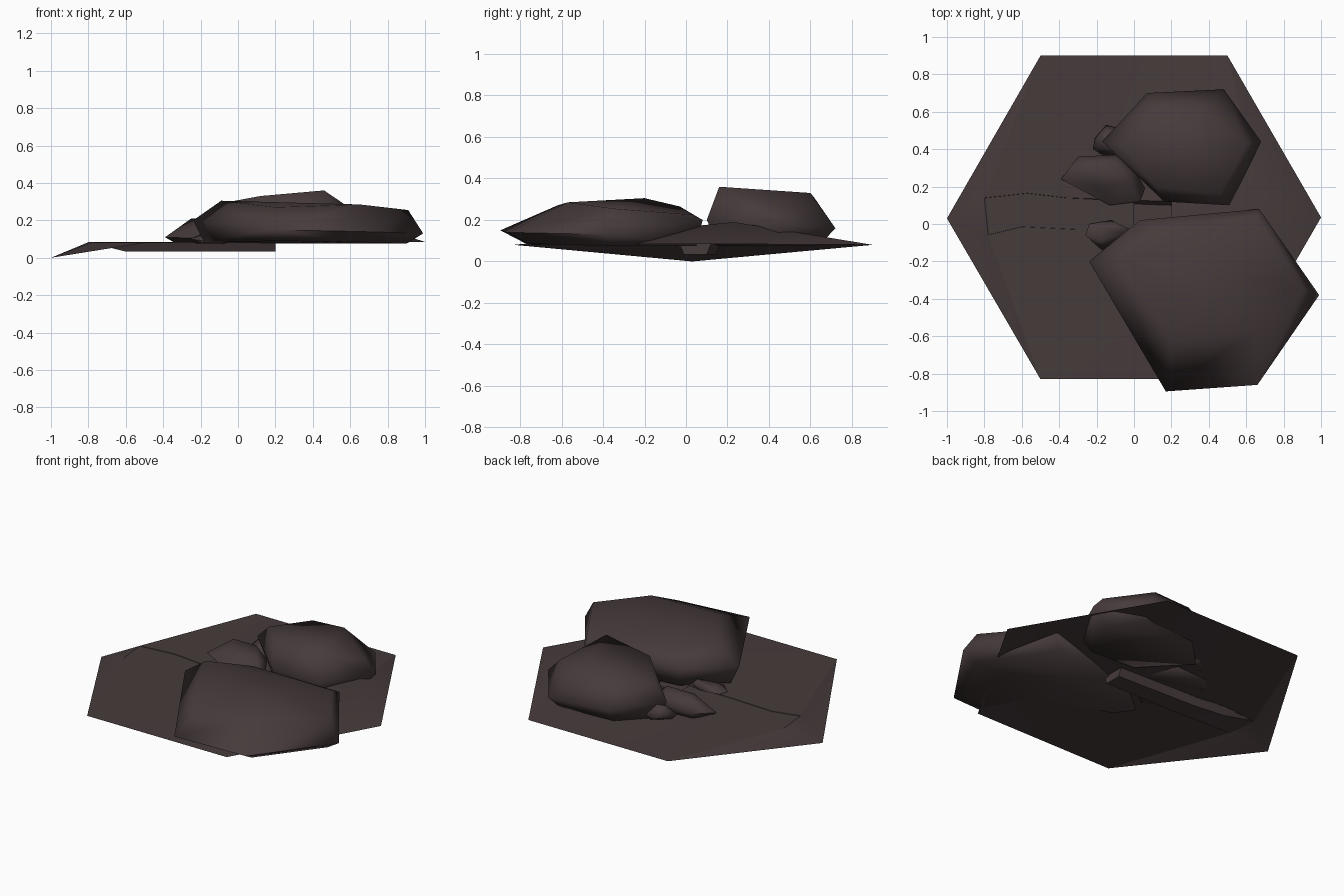
import bpy, bmesh, math

stone = bpy.data.materials.new("dark_brown_stone")
stone.diffuse_color = (0.062, 0.043, 0.044, 1)


def finish(bm, name, angle):
    me = bpy.data.meshes.new(name)
    bm.to_mesh(me)
    bm.free()
    ob = bpy.data.objects.new(name, me)
    bpy.context.collection.objects.link(ob)
    me.materials.append(stone)
    bpy.ops.object.select_all(action='DESELECT')
    ob.select_set(True)
    bpy.context.view_layer.objects.active = ob
    bpy.ops.object.shade_smooth_by_angle(angle=math.radians(angle))
    return ob


def rock(name, points, angle=75):
    """Boulder: convex hull of a few corner points."""
    bm = bmesh.new()
    for p in points:
        bm.verts.new(p)
    bmesh.ops.convex_hull(bm, input=bm.verts[:])
    loose = [v for v in bm.verts if not v.link_faces]
    bmesh.ops.delete(bm, geom=loose, context='VERTS')
    bmesh.ops.recalc_face_normals(bm, faces=bm.faces[:])
    finish(bm, name, angle)


# Hexagonal ground sheet with a shallow channel and a low rise on the right
bm = bmesh.new()
V = lambda *p: bm.verts.new(p)
left, right = V(-1, 0.03, 0), V(1, 0.035, 0.085)
back = [V(-0.5, 0.9, 0.08), V(0.5, 0.9, 0.08)]
front = [V(-0.5, -0.83, 0.08), V(0.5, -0.83, 0.08)]
rise = V(0.66, 0.23, 0.19)
upper = [V(x, y, 0.083) for x, y in ((-0.8, 0.14), (-0.57, 0.165), (-0.36, 0.14), (0.2, 0.12))]
lower = [V(x, y, 0.083) for x, y in ((-0.78, -0.06), (-0.6, -0.015), (-0.3, -0.03), (0.2, -0.03))]
floor_u = upper[:1] + [V(v.co.x, v.co.y - 0.02, 0.033) for v in upper[1:]]
floor_l = lower[:1] + [V(v.co.x, v.co.y + 0.02, 0.033) for v in lower[1:]]


def face(*vs):
    vs = list(dict.fromkeys(vs))
    if len(vs) > 2:
        bm.faces.new(vs)


for rim, lip, bed in ((back, upper, floor_u), (front, lower, floor_l)):
    chain = [left] + lip
    for a, b in zip(chain, chain[1:]):
        face(rim[0], a, b)
    face(rim[0], lip[-1], rim[1])
    face(rim[1], lip[-1], rise)
    face(rim[1], rise, right)
    for i in range(3):                       # channel walls
        face(lip[i], lip[i + 1], bed[i + 1], bed[i])
for i in range(3):                           # channel bed
    face(floor_u[i], floor_u[i + 1], floor_l[i + 1], floor_l[i])
face(left, upper[0], lower[0])
face(upper[3], lower[3], rise)
face(upper[3], lower[3], floor_l[3], floor_u[3])
bmesh.ops.recalc_face_normals(bm, faces=bm.faces[:])
if sum(f.normal.z * f.calc_area() for f in bm.faces) < 0:
    bmesh.ops.reverse_faces(bm, faces=bm.faces[:])
banks = [[tuple(v.co) for v in upper], [tuple(v.co) for v in lower]]
finish(bm, "ground_tile", 25)

# Flat surface filling the channel almost level with the ground
bm = bmesh.new()
rows = [[bm.verts.new((min(x, 0.0), y, 0.08)) for x, y, z in bank] for bank in banks]
for i in range(3):
    bm.faces.new((rows[1][i], rows[1][i + 1], rows[0][i + 1], rows[0][i]))
finish(bm, "stream_surface", 25)

# Large front boulder
rock("front_boulder", [
    (-0.09, -0.2, 0.305), (0.13, -0.03, 0.265), (0.65, 0.03, 0.225), (0.91, -0.35, 0.255),
    (0.65, -0.57, 0.285), (0.2, -0.62, 0.27),
    (-0.24, -0.2, 0.2), (0.03, 0.02, 0.2), (0.67, 0.08, 0.2), (0.99, -0.38, 0.13),
    (0.66, -0.86, 0.14), (0.17, -0.895, 0.15),
    (-0.18, -0.2, 0.08), (0.05, -0.01, 0.075), (0.62, 0.05, 0.075), (0.9, -0.37, 0.075),
    (0.63, -0.76, 0.085), (0.19, -0.78, 0.09)])

# Back boulder
rock("back_boulder", [
    (0.46, 0.16, 0.36), (0.12, 0.2, 0.33), (-0.07, 0.42, 0.295), (0.1, 0.62, 0.305),
    (0.34, 0.6, 0.33), (0.6, 0.43, 0.265),
    (0.51, 0.1, 0.2), (0.16, 0.12, 0.2), (-0.17, 0.44, 0.2), (0.07, 0.7, 0.18),
    (0.48, 0.72, 0.16), (0.68, 0.44, 0.18),
    (0.46, 0.16, 0.075), (0.15, 0.18, 0.075), (-0.1, 0.44, 0.075), (0.08, 0.62, 0.075),
    (0.45, 0.64, 0.075), (0.58, 0.44, 0.075)])

# Small stones beside the channel
rock("middle_stone", [
    (-0.25, 0.31, 0.21), (-0.1, 0.33, 0.2), (-0.02, 0.22, 0.18), (-0.2, 0.2, 0.17),
    (-0.39, 0.24, 0.11), (-0.3, 0.36, 0.13), (-0.1, 0.37, 0.14), (0.0, 0.3, 0.14),
    (0.06, 0.19, 0.12), (0.03, 0.12, 0.1), (-0.13, 0.1, 0.1),
    (-0.33, 0.24, 0.075), (0.0, 0.15, 0.075), (-0.05, 0.34, 0.075), (-0.27, 0.33, 0.075)])
rock("back_stone", [
    (-0.18, 0.46, 0.17), (-0.13, 0.48, 0.19), (-0.08, 0.4, 0.18),
    (-0.22, 0.4, 0.12), (-0.21, 0.46, 0.12), (-0.15, 0.53, 0.12), (-0.07, 0.51, 0.12),
    (-0.03, 0.4, 0.1), (-0.12, 0.34, 0.1), (-0.18, 0.4, 0.075), (-0.08, 0.48, 0.075)])
rock("front_stone", [
    (-0.2, -0.01, 0.125), (-0.08, 0.0, 0.135), (-0.05, -0.05, 0.135), (-0.17, -0.09, 0.12),
    (-0.26, -0.06, 0.1), (-0.24, 0.0, 0.1), (-0.12, 0.02, 0.1), (-0.02, -0.03, 0.1),
    (-0.17, -0.14, 0.09), (-0.22, -0.05, 0.075), (-0.06, -0.03, 0.075), (-0.15, -0.1, 0.075)])
